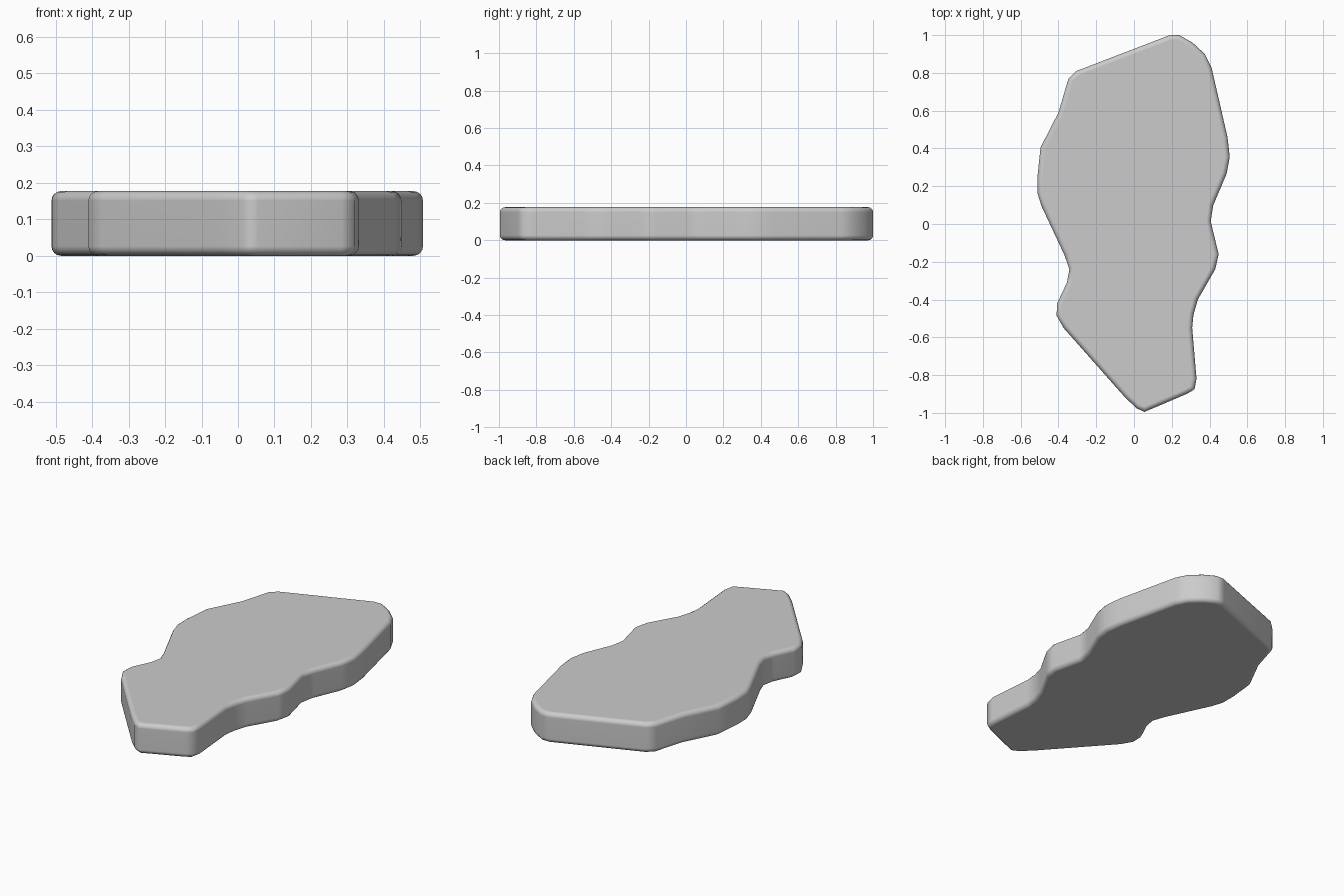
import bpy, bmesh

if "Cube" in bpy.data.objects:
    bpy.data.objects.remove(bpy.data.objects["Cube"])

THICKNESS = 0.177

# Plan outline of the slab, clockwise from the back tip
OUTLINE = [
    (.19, 1), (.24, 1), (.31, .96), (.375, .90), (.41, .83), (.495, .46),
    (.507, .355), (.49, .265), (.42, .10), (.406, .015), (.448, -.16),
    (.43, -.24), (.338, -.40), (.315, -.48), (.308, -.55), (.331, -.82),
    (.32, -.875), (.285, -.897), (.055, -.995), (.013, -.975), (-.05, -.915),
    (-.373, -.55), (-.41, -.485), (-.407, -.42), (-.355, -.31), (-.342, -.24),
    (-.368, -.165), (-.49, .095), (-.51, .16), (-.511, .25), (-.495, .405),
    (-.40, .59), (-.347, .77), (-.305, .81),
]

# Extrude the outline into a slab
bm = bmesh.new()
base = bm.faces.new([bm.verts.new((x, y, 0)) for x, y in OUTLINE])
top = bmesh.ops.extrude_face_region(bm, geom=[base], use_keep_orig=True)["geom"]
bmesh.ops.translate(bm, vec=(0, 0, THICKNESS),
                    verts=[v for v in top if isinstance(v, bmesh.types.BMVert)])
bmesh.ops.recalc_face_normals(bm, faces=bm.faces[:])

# Round the top and bottom rims
rims = [e for e in bm.edges if abs(e.verts[0].co.z - e.verts[1].co.z) < 1e-5]
bmesh.ops.bevel(bm, geom=rims, offset=0.026, offset_type='OFFSET', segments=4,
                profile=0.5, affect='EDGES', clamp_overlap=False)

mesh = bpy.data.meshes.new("stone_slab")
bm.to_mesh(mesh)
bm.free()
slab = bpy.data.objects.new("stone_slab", mesh)
bpy.context.collection.objects.link(slab)

# Smooth shading, with flat faces kept flat by weighted normals
mesh.shade_smooth()
weighted = slab.modifiers.new("weighted_normals", 'WEIGHTED_NORMAL')
weighted.keep_sharp = True
